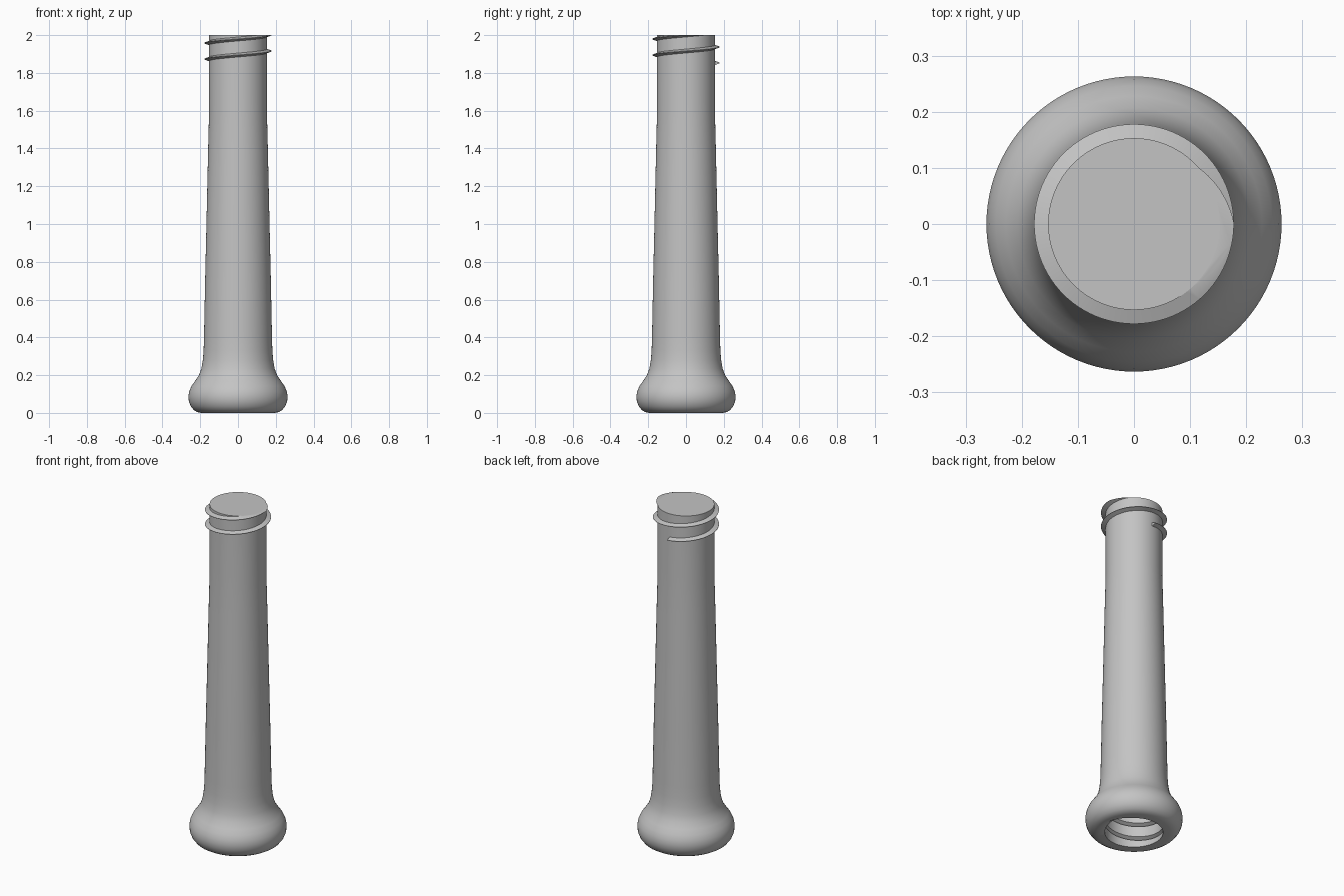
import bpy, bmesh, math

if "Cube" in bpy.data.objects:
    bpy.data.objects.remove(bpy.data.objects["Cube"], do_unlink=True)

grey = bpy.data.materials.new("plain grey")
grey.use_nodes = True
grey.diffuse_color = (0.55, 0.55, 0.55, 1)
grey.node_tree.nodes["Principled BSDF"].inputs["Base Color"].default_value = (0.55, 0.55, 0.55, 1)

SIDES = 96
TAU = 2 * math.pi
PITCH = 0.085
HALF = 0.0115       # half height of the thread at its root
ROOT, CREST = 0.153, 0.178
DEPTH = 0.19        # socket depth


def loft(bm, rows):
    """Bridge neighbouring rows of points with quads."""
    grid = [[bm.verts.new(p) for p in row] for row in rows]
    for a, b in zip(grid, grid[1:]):
        for i in range(len(a) - 1):
            bm.faces.new((a[i], a[i + 1], b[i + 1], b[i]))
    return grid


def point(radius, angle, z):
    return (radius * math.cos(angle), radius * math.sin(angle), z)


def finish(bm, name):
    bmesh.ops.recalc_face_normals(bm, faces=bm.faces)
    mesh = bpy.data.meshes.new(name)
    bm.to_mesh(mesh)
    bm.free()
    mesh.materials.append(grey)
    obj = bpy.data.objects.new(name, mesh)
    bpy.context.collection.objects.link(obj)
    bpy.ops.object.select_all(action="DESELECT")
    obj.select_set(True)
    bpy.context.view_layer.objects.active = obj
    bpy.ops.object.shade_smooth_by_angle(angle=math.radians(35))
    return obj


# Handle body: turned outside, flared foot, threaded socket underneath
angles = [TAU * i / SIDES for i in range(SIDES + 1)]
outline = [(0, 2), (ROOT, 2), (ROOT, 1.6), (0.158, 1.4), (0.167, 1.0),
           (0.174, 0.7), (0.180, 0.4), (0.182, 0.33), (0.186, 0.28),
           (0.194, 0.235), (0.207, 0.2), (0.228, 0.168), (0.246, 0.143),
           (0.258, 0.115), (0.263, 0.088), (0.260, 0.06), (0.250, 0.035),
           (0.234, 0.015), (0.215, 0.004), (0.195, 0)]
rows = [[point(r, a, z) for a in angles] for r, z in outline]


def socket_point(offset, angle):
    z = min(max(offset + PITCH * angle / TAU, 0), DEPTH)
    phase = (z - PITCH * angle / TAU + PITCH / 2) % PITCH - PITCH / 2
    groove = max(0, 1 - abs(phase) / HALF)
    return point(0.157 + 0.023 * groove, angle, z)


for turn in range(-2, 4):
    for phase in (0, HALF, PITCH / 2, PITCH - HALF):
        rows.append([socket_point(turn * PITCH + phase, a) for a in angles])
rows.append([(0, 0, DEPTH)] * len(angles))

bm = bmesh.new()
loft(bm, rows)
bmesh.ops.remove_doubles(bm, verts=bm.verts, dist=0.00005)
bmesh.ops.dissolve_degenerate(bm, edges=bm.edges, dist=0.00005)
finish(bm, "handle_body")

# Screw thread: triangular ridge wound round the top, trimmed level with the end
bm = bmesh.new()
section = [(ROOT - 0.003, -HALF), (CREST, -0.001), (CREST, 0.001), (ROOT - 0.003, HALF)]
section.append(section[0])
rows = []
for i in range(int(SIDES * 2.1)):
    turn = i / SIDES
    angle = TAU * (0.25 + turn)
    rows.append([point(r, angle, 1.852 + PITCH * turn + dz) for r, dz in section])
loft(bm, rows)
bmesh.ops.remove_doubles(bm, verts=bm.verts, dist=0.00005)
bmesh.ops.holes_fill(bm, edges=[e for e in bm.edges if e.is_boundary], sides=0)
bmesh.ops.bisect_plane(bm, geom=bm.verts[:] + bm.edges[:] + bm.faces[:],
                       plane_co=(0, 0, 2), plane_no=(0, 0, 1), clear_outer=True)
bmesh.ops.holes_fill(bm, edges=[e for e in bm.edges if e.is_boundary], sides=0)
finish(bm, "screw_thread")
